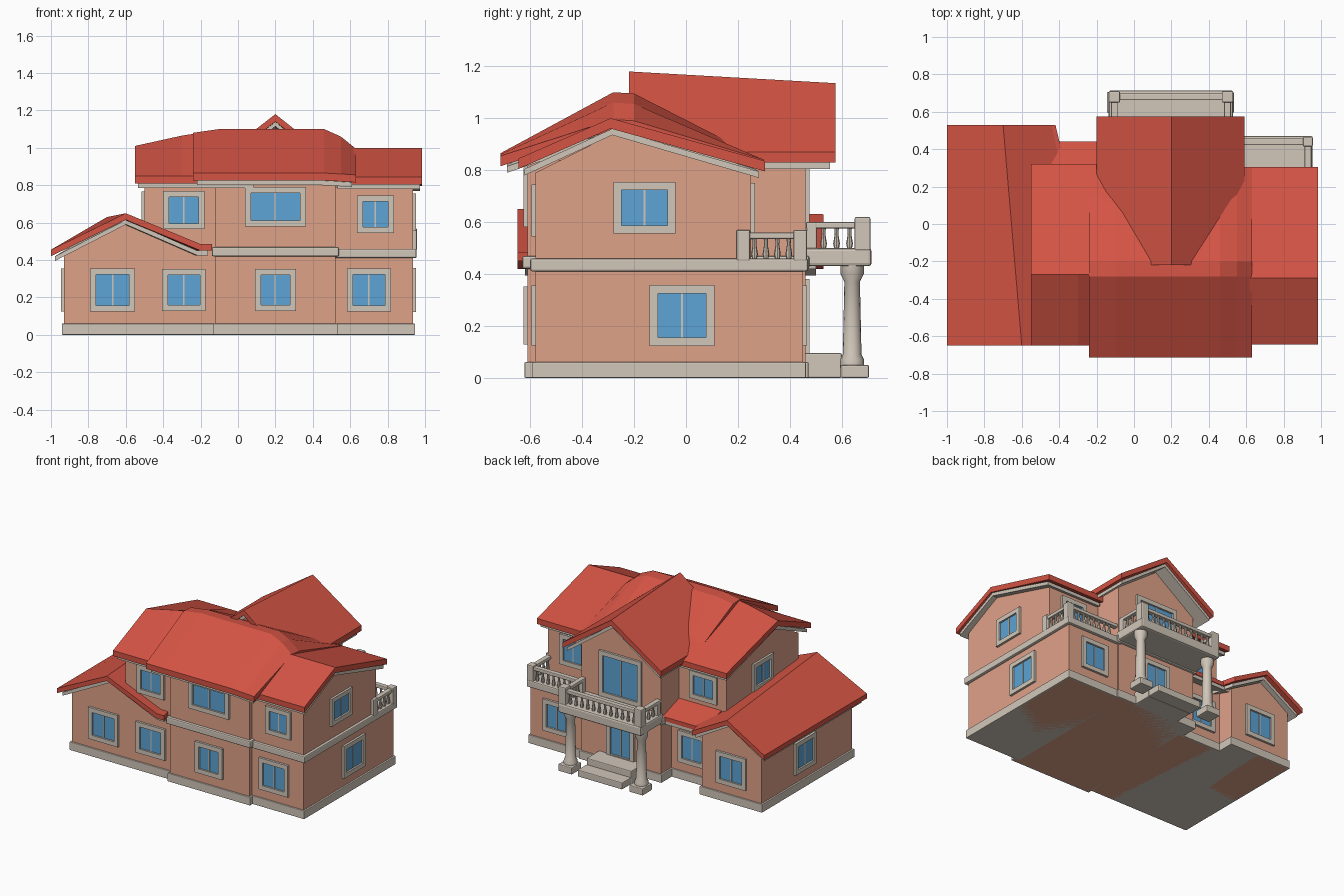
import bpy, bmesh, math
from mathutils import Vector

if "Cube" in bpy.data.objects:
    bpy.data.objects.remove(bpy.data.objects["Cube"])


def material(name, rgb):
    m = bpy.data.materials.new(name)
    m.diffuse_color = (*rgb, 1)
    m.use_nodes = True
    m.node_tree.nodes["Principled BSDF"].inputs["Base Color"].default_value = m.diffuse_color
    return m


RED = material("roof red", (0.66, 0.088, 0.058))
WALL = material("wall peach", (0.74, 0.36, 0.25))
TRIM = material("trim cream", (0.64, 0.57, 0.49))
GLASS = material("window blue", (0.11, 0.37, 0.66))


def make(name, verts, faces, mats, indices=None, bevel=0):
    me = bpy.data.meshes.new(name)
    bm = bmesh.new()
    vs = [bm.verts.new(v) for v in verts]
    for i, f in enumerate(faces):
        face = bm.faces.new([vs[k] for k in f])
        face.material_index = indices[i] if indices else 0
    bmesh.ops.recalc_face_normals(bm, faces=bm.faces)
    bm.to_mesh(me)
    bm.free()
    for m in mats:
        me.materials.append(m)
    ob = bpy.data.objects.new(name, me)
    bpy.context.collection.objects.link(ob)
    if bevel:
        mod = ob.modifiers.new("bevel", 'BEVEL')
        mod.width, mod.segments = bevel, 2
    return ob


def loft(name, a, b, mat, bevel=0):
    """Closed solid between two matching loops."""
    n = len(a)
    faces = [tuple(range(n)), tuple(range(n, 2 * n))]
    faces += [(i, (i + 1) % n, n + (i + 1) % n, n + i) for i in range(n)]
    return make(name, list(a) + list(b), faces, [mat], bevel=bevel)


def box(name, x0, x1, y0, y1, z0, z1, mat, bevel=0):
    ring = [(x0, y0), (x1, y0), (x1, y1), (x0, y1)]
    return loft(name, [(x, y, z0) for x, y in ring], [(x, y, z1) for x, y in ring], mat, bevel)


def slab(name, rows, t, mat):
    """Sheet of top points thickened straight down."""
    r, c = len(rows), len(rows[0])
    top = [Vector(p) for row in rows for p in row]
    n = r * c
    faces = []
    for i in range(r - 1):
        for j in range(c - 1):
            q = (i * c + j, i * c + j + 1, (i + 1) * c + j + 1, (i + 1) * c + j)
            faces += [q, tuple(k + n for k in q)]
    rim = [j for j in range(c)] + [i * c + c - 1 for i in range(1, r)]
    rim += [(r - 1) * c + j for j in range(c - 2, -1, -1)] + [i * c for i in range(r - 2, 0, -1)]
    faces += [(a, b, b + n, a + n) for a, b in zip(rim, rim[1:] + rim[:1])]
    return make(name, top + [p - Vector((0, 0, t)) for p in top], faces, [mat])


def roof(name, rows, t=0.04):
    slab(name, rows, t, RED)
    # cream fascia just inside the tile edge
    pts = [Vector(p) for row in rows for p in row]
    cx = (min(p.x for p in pts) + max(p.x for p in pts)) / 2
    cy = (min(p.y for p in pts) + max(p.y for p in pts)) / 2
    k = 0.95
    inner = [[(cx + (x - cx) * k, cy + (y - cy) * k, z - t) for x, y, z in row] for row in rows]
    slab(name + "_fascia", inner, 0.025, TRIM)


def window(name, centre, w, h, normal, b=0.032, d=0.016):
    """Cream frame with recessed glass; w and h are outer sizes."""
    c, nrm = Vector(centre), Vector(normal)
    u, up = Vector((0, 0, 1)).cross(nrm), Vector((0, 0, 1))
    verts, faces, idx = [], [], []

    def bar(u0, u1, v0, v1, d1, m):
        s = len(verts)
        for dd in (-0.01, d1):
            for uu, vv in ((u0, v0), (u1, v0), (u1, v1), (u0, v1)):
                verts.append(c + u * uu + up * vv + nrm * dd)
        for f in ((0, 1, 2, 3), (4, 5, 6, 7), (0, 1, 5, 4), (1, 2, 6, 5), (2, 3, 7, 6), (3, 0, 4, 7)):
            faces.append(tuple(s + k for k in f))
            idx.append(m)
    W, H = w / 2, h / 2
    bar(-W, W, H - b, H, d, 0)
    bar(-W, W, -H, b - H, d, 0)
    bar(-W, b - W, b - H, H - b, d, 0)
    bar(W - b, W, b - H, H - b, d, 0)
    bar(-0.004, 0.004, b - H, H - b, 0.007, 0)
    bar(b - W, W - b, b - H, H - b, 0.003, 1)
    make(name, verts, faces, [TRIM, GLASS], idx)


def lathe(name, x, y, profile, seg):
    verts = [(x + r * math.cos(2 * math.pi * k / seg), y + r * math.sin(2 * math.pi * k / seg), z)
             for r, z in profile for k in range(seg)]
    faces = [(i * seg + k, i * seg + (k + 1) % seg, (i + 1) * seg + (k + 1) % seg, (i + 1) * seg + k)
             for i in range(len(profile) - 1) for k in range(seg)]
    faces += [tuple(range(seg)), tuple(range(len(verts) - seg, len(verts)))]
    ob = make(name, verts, faces, [TRIM])
    bpy.ops.object.select_all(action='DESELECT')
    ob.select_set(True)
    bpy.context.view_layer.objects.active = ob
    bpy.ops.object.shade_smooth_by_angle(angle=math.radians(40))


def railing(name, p, q, z0, z1):
    (ax, ay), (bx, by) = p, q
    x0, x1, y0, y1 = min(ax, bx), max(ax, bx), min(ay, by), max(ay, by)
    box(name + "_handrail", x0 - 0.018, x1 + 0.018, y0 - 0.018, y1 + 0.018, z1 - 0.025, z1, TRIM, 0.005)
    n = max(3, round(math.hypot(bx - ax, by - ay) / 0.045))
    h = z1 - 0.02 - z0
    for i in range(1, n):
        t = i / n
        lathe(name + "_baluster", ax + (bx - ax) * t, ay + (by - ay) * t,
              [(0.008, z0), (0.013, z0 + h * 0.3), (0.007, z0 + h * 0.7), (0.009, z0 + h)], 8)


def post(name, x, y, z0, z1, s=0.03):
    box(name, x - s, x + s, y - s, y + s, z0, z1, TRIM, 0.006)


# ground floor walls, with a cream plinth under each block
blocks = {"wing": (-0.93, -0.45, -0.58, 0.46), "link": (-0.5, -0.1, -0.58, 0.34),
          "centre": (-0.12, 0.52, -0.61, 0.46), "right": (0.5, 0.935, -0.58, 0.45)}
for n, (x0, x1, y0, y1) in blocks.items():
    if n != "wing":
        box(n + "_ground_wall", x0, x1, y0, y1, 0, 0.45, WALL)
    box(n + "_plinth", x0 - 0.012, x1 + 0.012, y0 - 0.012, y1 + 0.012, 0, 0.06, TRIM, 0.004)
loft("wing_wall",
     [(x, -0.58, z) for x, z in ((-0.93, 0), (-0.93, 0.42), (-0.6, 0.6), (-0.45, 0.53), (-0.45, 0))],
     [(x, 0.46, z) for x, z in ((-0.93, 0), (-0.93, 0.42), (-0.7, 0.57), (-0.45, 0.43), (-0.45, 0))], WALL)

# belt course, also the balcony floor
box("centre_belt", -0.14, 0.54, -0.63, 0.475, 0.42, 0.47, TRIM, 0.008)
box("right_belt", 0.5, 0.955, -0.6, 0.47, 0.41, 0.46, TRIM, 0.008)

# upper floor walls with gable tops
for n, x0, x1, peak in (("left", -0.5, -0.1, 0.96), ("right", 0.5, 0.935, 0.94)):
    prof = ((-0.58, 0.43), (-0.58, 0.79), (-0.28, peak), (0.25, 0.785), (0.25, 0.43))
    loft(n + "_upper_wall", [(x0, y, z) for y, z in prof], [(x1, y, z) for y, z in prof], WALL)
box("centre_upper_wall", -0.12, 0.52, -0.61, 0.0, 0.44, 0.84, WALL)
prof = ((-0.12, 0.44), (-0.12, 0.84), (0.2, 1.07), (0.52, 0.84), (0.52, 0.44))
loft("back_gable_wall", [(x, -0.05, z) for x, z in prof], [(x, 0.46, z) for x, z in prof], WALL)

# roofs
roof("wing_roof", [[(-1, -0.65, 0.455), (-0.6, -0.65, 0.65), (-0.2, -0.65, 0.485), (-0.14, -0.65, 0.485)],
                   [(-1, 0.53, 0.455), (-0.7, 0.53, 0.63), (-0.44, 0.53, 0.49), (-0.42, 0.53, 0.48)]], 0.035)
roof("link_roof", [[(-0.46, 0.22, 0.54), (-0.46, 0.44, 0.47)], [(-0.12, 0.22, 0.54), (-0.12, 0.44, 0.47)]], 0.03)
roof("left_roof", [[(x, -0.65, 0.85), (x, -0.27, z), (x, 0.32, 0.85)]
                   for x, z in ((-0.55, 1.01), (-0.3, 1.065), (-0.1, 1.095), (0.1, 1.095))])
roof("middle_roof", [[(x, -0.715, e), (x, -0.28, z), (x, -0.2, z - 0.005), (x, 0.3, 0.84)]
                     for x, z, e in ((-0.24, 1.08, 0.865), (-0.1, 1.1, 0.865), (0.46, 1.1, 0.865),
                                     (0.55, 1.06, 0.86), (0.63, 0.995, 0.855))])
roof("right_roof", [[(x, -0.645, 0.845), (x, -0.29, 1.0), (x, 0.305, 0.835)] for x in (0.52, 0.985)])
roof("back_gable_roof", [[(-0.2, y, 0.87), (0.2, y, z), (0.59, y, 0.87)]
                         for y, z in ((-0.22, 1.18), (0.575, 1.135))])

# windows: name, centre, size, facing
F, B, R, L = (0, -1, 0), (0, 1, 0), (1, 0, 0), (-1, 0, 0)
for n, c, w, h, d in (
        ("wing_front", (-0.67, -0.58, 0.24), 0.24, 0.23, F),
        ("link_front", (-0.29, -0.58, 0.24), 0.235, 0.225, F),
        ("centre_front", (0.2, -0.61, 0.24), 0.22, 0.225, F),
        ("right_front", (0.7, -0.58, 0.24), 0.235, 0.23, F),
        ("left_upper_front", (-0.29, -0.58, 0.667), 0.22, 0.205, F),
        ("centre_upper_front", (0.2, -0.61, 0.685), 0.325, 0.21, F),
        ("right_upper_front", (0.735, -0.58, 0.645), 0.2, 0.2, F),
        ("right_side", (0.935, -0.015, 0.24), 0.25, 0.235, R),
        ("right_upper_side", (0.935, -0.16, 0.655), 0.24, 0.2, R),
        ("wing_side", (-0.93, -0.03, 0.24), 0.24, 0.23, L),
        ("left_upper_side", (-0.5, -0.16, 0.665), 0.23, 0.2, L),
        ("wing_back", (-0.69, 0.46, 0.24), 0.24, 0.23, B),
        ("link_back", (-0.29, 0.34, 0.24), 0.22, 0.23, B),
        ("door_back", (0.2, 0.46, 0.225), 0.22, 0.31, B),
        ("right_back", (0.72, 0.45, 0.24), 0.22, 0.23, B),
        ("left_upper_back", (-0.32, 0.25, 0.665), 0.22, 0.2, B),
        ("centre_upper_back", (0.2, 0.46, 0.67), 0.34, 0.33, B),
        ("right_upper_back", (0.73, 0.25, 0.64), 0.21, 0.22, B)):
    window(n + "_window", c, w, h, d)

# back balcony with columns
box("balcony_floor", -0.135, 0.53, 0.45, 0.715, 0.43, 0.5, TRIM, 0.012)
for x in (-0.105, 0.5):
    post("balcony_post", x, 0.68, 0.49, 0.62)
    post("balcony_wall_post", x, 0.485, 0.49, 0.6, 0.02)
    railing("balcony_side", (x, 0.48), (x, 0.68), 0.49, 0.6)
    xc = min(max(x, -0.09), 0.48)
    lathe("balcony_column", xc, 0.64,
          [(0.046, 0.04), (0.046, 0.07), (0.036, 0.09), (0.03, 0.37), (0.045, 0.4), (0.045, 0.44)], 16)
    post("column_foot", xc, 0.65, 0, 0.05, 0.055)
railing("balcony_back", (-0.105, 0.68), (0.5, 0.68), 0.49, 0.6)

# right balcony over the ground floor
for y in (0.22, 0.44):
    post("terrace_post", 0.93, y, 0.45, 0.57, 0.026)
railing("terrace_side", (0.93, 0.22), (0.93, 0.44), 0.45, 0.56)
railing("terrace_back", (0.54, 0.44), (0.93, 0.44), 0.45, 0.56)

# entrance steps
box("upper_step", 0.02, 0.38, 0.45, 0.6, 0, 0.095, TRIM, 0.006)
box("lower_step", 0.02, 0.38, 0.6, 0.705, 0, 0.05, TRIM, 0.006)
